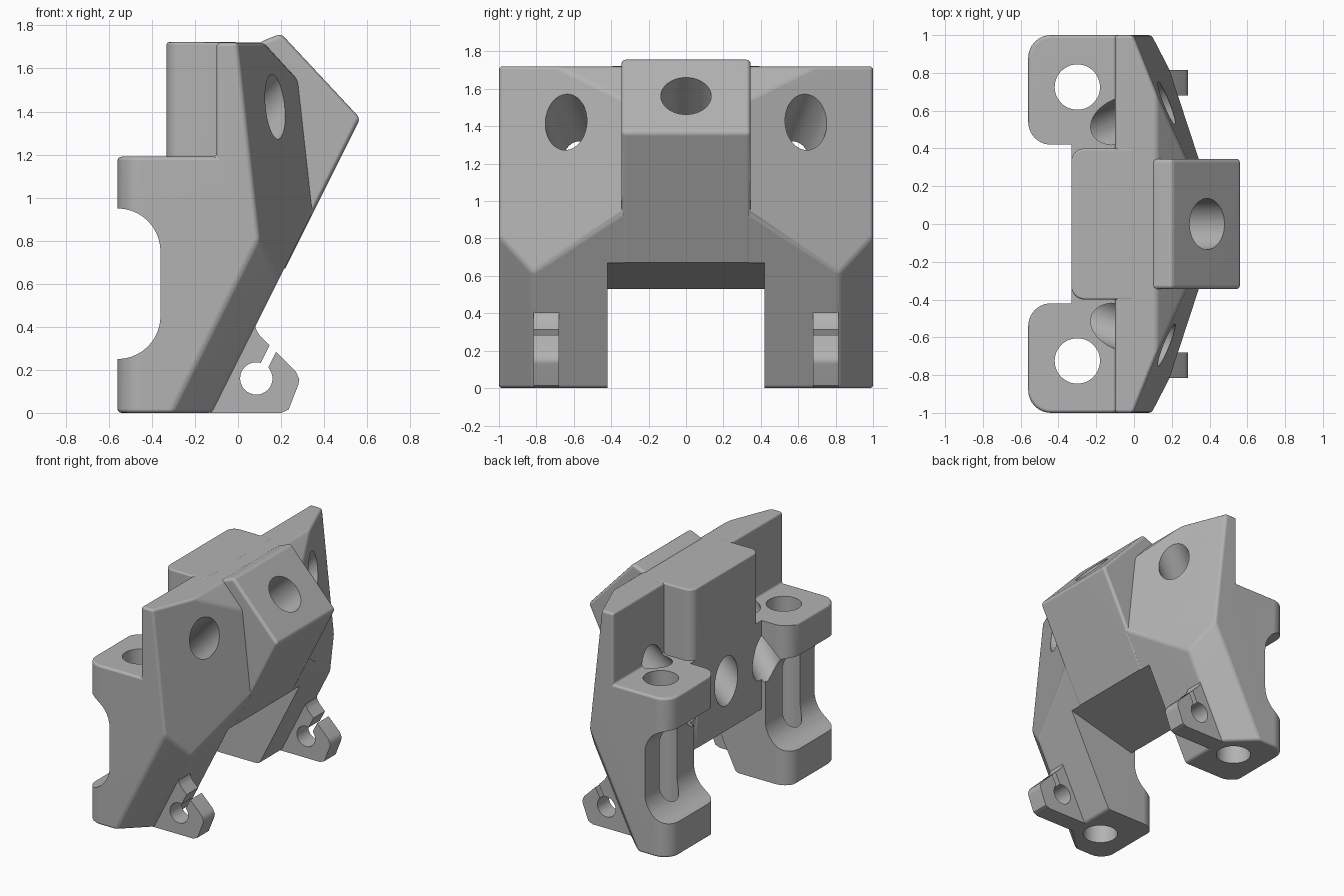
import bpy, bmesh
from math import sin, cos, pi, radians
from mathutils import Vector

cube = bpy.data.objects.get("Cube")
if cube:
    bpy.data.objects.remove(cube, do_unlink=True)

grey = bpy.data.materials.new("plain_grey")
grey.use_nodes = True
grey.diffuse_color = (0.45, 0.45, 0.45, 1)
grey.node_tree.nodes["Principled BSDF"].inputs["Base Color"].default_value = grey.diffuse_color


def activate(ob):
    bpy.ops.object.select_all(action='DESELECT')
    ob.select_set(True)
    bpy.context.view_layer.objects.active = ob


def prism(name, pts, axis, lo, hi, planes=(), rounded=None, radius=0.1, soft=0):
    """Extrude a profile along y (xz points) or z (xy points), trim by planes, round edges."""
    bm = bmesh.new()
    place = (lambda p, h: (p[0], h, p[1])) if axis == 'y' else (lambda p, h: (p[0], p[1], h))
    face = bm.faces.new([bm.verts.new(place(p, lo)) for p in pts])
    out = bmesh.ops.extrude_face_region(bm, geom=[face])
    bmesh.ops.translate(bm, verts=[v for v in out['geom'] if isinstance(v, bmesh.types.BMVert)],
                        vec=place((0, 0), hi - lo))
    for normal, dist in planes:
        n = Vector(normal)
        bmesh.ops.bisect_plane(bm, geom=bm.verts[:] + bm.edges[:] + bm.faces[:],
                               plane_co=n * dist / n.length_squared, plane_no=n, clear_outer=True)
        bmesh.ops.holes_fill(bm, edges=[e for e in bm.edges if e.is_boundary], sides=0)
    if rounded:
        picked = [e for e in bm.edges if rounded(e.verts[0].co) and rounded(e.verts[1].co)
                  and abs(e.verts[0].co.z - e.verts[1].co.z) > 0.1]
        bmesh.ops.bevel(bm, geom=picked, offset=radius, segments=8, profile=0.5, affect='EDGES')
    bmesh.ops.recalc_face_normals(bm, faces=bm.faces[:])
    mesh = bpy.data.meshes.new(name)
    bm.to_mesh(mesh)
    bm.free()
    mesh.materials.append(grey)
    ob = bpy.data.objects.new(name, mesh)
    bpy.context.collection.objects.link(ob)
    if soft:
        mod = ob.modifiers.new("soft_edges", 'BEVEL')
        mod.width, mod.segments = soft, 3
        mod.limit_method, mod.angle_limit = 'ANGLE', radians(20)
        activate(ob)
        bpy.ops.object.modifier_apply(modifier=mod.name)
    return ob


def rod(start, end, radius):
    """Round cutter between two points."""
    a, b = Vector(start), Vector(end)
    bpy.ops.mesh.primitive_cylinder_add(vertices=48, radius=radius, depth=(b - a).length,
                                        location=(a + b) / 2)
    ob = bpy.context.object
    ob.rotation_euler = (b - a).to_track_quat('Z', 'Y').to_euler()
    ob.data.materials.append(grey)
    return ob


def combine(target, other, operation):
    other.hide_render = True
    mod = target.modifiers.new("combine", 'BOOLEAN')
    mod.operation, mod.solver, mod.object = operation, 'EXACT', other
    activate(target)
    bpy.ops.object.modifier_apply(modifier=mod.name)
    bpy.data.objects.remove(other, do_unlink=True)


def arc(cx, cy, r, a0, a1, n=10):
    angles = [radians(a0 + (a1 - a0) * i / n) for i in range(n + 1)]
    return [(cx + r * cos(a), cy + r * sin(a)) for a in angles]


def finish(ob):
    activate(ob)
    bpy.ops.object.shade_smooth_by_angle(angle=radians(35))
    ob.modifiers.new("even_shading", 'WEIGHTED_NORMAL').keep_sharp = True


# Main body: stepped side profile trimmed by the slanted front, top, wing and corner planes
step = [(-0.56, 0), (0.7, 0), (0.7, 1.72), (-0.1, 1.72), (-0.1, 1.19), (-0.56, 1.19)]
planes = [((1, 0, -0.5), -0.12), ((1.09, 0, 1), 1.85)]
for s in (1, -1):
    planes += [((1, 0.4 * s, 0.11), 0.585), ((1, 1.056 * s, -0.5), 0.746)]
body = prism("bracket_body", step, 'y', -1, 1, planes,
             rounded=lambda c: c.x < -0.55, radius=0.12, soft=0.018)

# Space between the rear flanges, flaring at the flange corners
half = [(-0.33, 0.42)] + arc(-0.44, 0.54, 0.12, 270, 180) + [(-0.9, 0.54)]
void = prism("rear_void", half + [(x, -y) for x, y in reversed(half)], 'z', -0.5, 2)
combine(body, void, 'DIFFERENCE')

# Central rear block and projecting nose
block = prism("centre_block", [(-0.332, -0.4), (0, -0.4), (0, 0.4), (-0.332, 0.4)], 'z', 0.3, 1.722,
              rounded=lambda c: c.x < -0.3, radius=0.07, soft=0.012)
combine(body, block, 'UNION')
nose_side = [(0, 0.4), (0, 1.6), (0.1, 1.722), (0.2, 1.762), (0.568, 1.368), (0.084, 0.4)]
nose = prism("nose", nose_side, 'y', -0.345, 0.345, soft=0.022)
combine(body, nose, 'UNION')

# Gap between the legs with a sloping roof
gap = prism("leg_gap", [(-1, -0.5), (1, -0.5), (1, 0.872), (-1, 0.358)], 'y', -0.42, 0.42)
combine(body, gap, 'DIFFERENCE')

# Rear recess with rounded ends
recess_side = [(-1, 0.95)] + arc(-0.56, 0.75, 0.2, 90, 0) + arc(-0.56, 0.45, 0.2, 0, -90) + [(-1, 0.25)]
combine(body, prism("rear_recess", recess_side, 'y', -2, 2), 'DIFFERENCE')

# Vertical leg holes, angled wing holes and the nose hole
for s in (1, -1):
    combine(body, rod((-0.3, 0.725 * s, -0.5), (-0.3, 0.725 * s, 2), 0.12), 'DIFFERENCE')
    hole, way = Vector((0.17, 0.64 * s, 1.42)), Vector((1, 0.4 * s, 1))
    combine(body, rod(hole + way * 0.5, hole - way * 0.6, 0.12), 'DIFFERENCE')
hole, way = Vector((0.385, 0, 1.56)), Vector((0.735, 0, 0.677))
combine(body, rod(hole + way * 0.5, hole - way * 1.3, 0.135), 'DIFFERENCE')
finish(body)

# Split clamp lugs at the foot of each leg
lug_side = [(-0.13, 0), (0.2, 0), (0.235, 0.015), (0.28, 0.13), (0.285, 0.155), (0.27, 0.19),
            (0.17, 0.29), (0.1, 0.36), (0.083, 0.39), (0.08, 0.42), (0.04, 0.39)]
slot_side = [(0.085, 0.19), (0.12, 0.17), (0.21, 0.35), (0.175, 0.37)]
for side, s in (("left", 1), ("right", -1)):
    lo, hi = sorted((0.68 * s, 0.815 * s))
    lug = prism("clamp_lug_" + side, lug_side, 'y', lo, hi)
    combine(lug, rod((0.085, lo - 0.1, 0.16), (0.085, hi + 0.1, 0.16), 0.075), 'DIFFERENCE')
    combine(lug, prism("clamp_slot", slot_side, 'y', lo - 0.1, hi + 0.1), 'DIFFERENCE')
    finish(lug)
